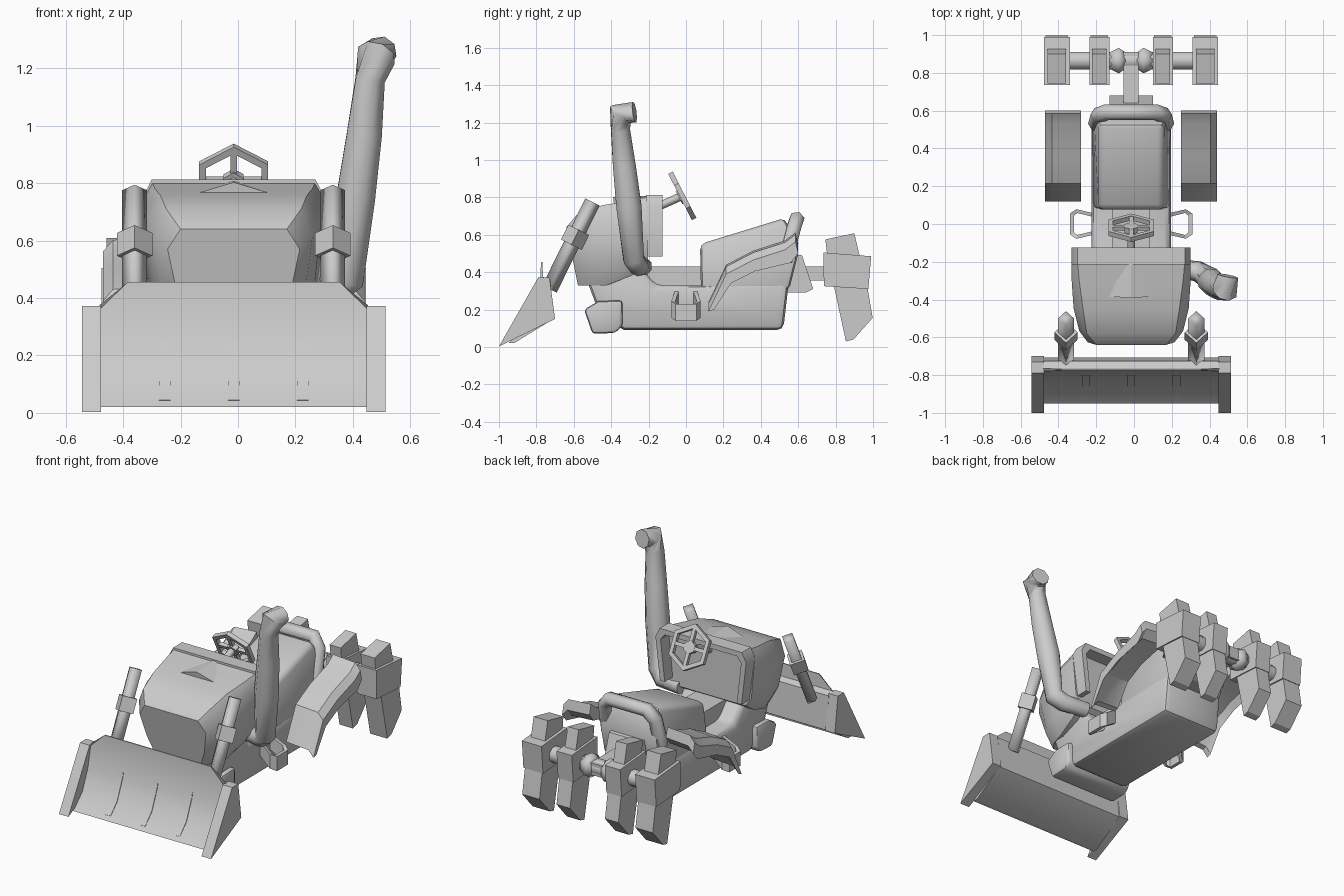
import bpy, bmesh, math
from mathutils import Vector

cube = bpy.data.objects.get("Cube")
if cube:
    bpy.data.objects.remove(cube, do_unlink=True)

grey = bpy.data.materials.new("plain grey")
grey.use_nodes = True
GREY = (0.6, 0.6, 0.6, 1)
grey.diffuse_color = GREY
for node in grey.node_tree.nodes:
    if node.type == "BSDF_PRINCIPLED":
        node.inputs["Base Color"].default_value = GREY

CX = -0.015  # centre line of the machine


def finish(name, bm, bevel=0, smooth=0):
    bmesh.ops.recalc_face_normals(bm, faces=bm.faces[:])
    if bevel:
        sharp = [e for e in bm.edges if e.calc_face_angle(0) > 0.6]
        bmesh.ops.bevel(bm, geom=sharp, offset=bevel, segments=2,
                        profile=0.5, affect="EDGES", clamp_overlap=True)
    me = bpy.data.meshes.new(name)
    bm.to_mesh(me)
    bm.free()
    me.materials.append(grey)
    if smooth:
        me.shade_smooth()
        me.set_sharp_from_angle(angle=math.radians(smooth))
    ob = bpy.data.objects.new(name, me)
    ob.location.x = CX
    bpy.context.collection.objects.link(ob)


def loft_mesh(rings, closed=False):
    bm = bmesh.new()
    vs = [[bm.verts.new(p) for p in r] for r in rings]
    n = len(vs[0])
    pairs = list(zip(vs, vs[1:])) + ([(vs[-1], vs[0])] if closed else [])
    for a, b in pairs:
        for i in range(n):
            j = (i + 1) % n
            bm.faces.new((a[i], a[j], b[j], b[i]))
    if not closed:
        bm.faces.new(vs[0])
        bm.faces.new(vs[-1])
    return bm


def prism(name, profile, x0, x1, bevel=0, smooth=0, narrow=None):
    """Extrude a (y, z) profile along x; narrow = (height, x scale above it)."""
    def ring(x):
        return [(x * (narrow[1] if narrow and z > narrow[0] else 1), y, z)
                for y, z in profile]
    finish(name, loft_mesh([ring(x0), ring(x1)]), bevel, smooth)


def tube(name, path, radius, sides=6, closed=False, ref=(1, 0, 0), smooth=0):
    pts = [Vector(p) for p in path]
    n = len(pts)
    radii = radius if isinstance(radius, list) else [radius] * n
    rings = []
    for i, p in enumerate(pts):
        before = pts[i - 1] if i or closed else p
        after = pts[(i + 1) % n] if i < n - 1 or closed else p
        t = ((p - before).normalized() + (after - p).normalized()).normalized()
        u = Vector(ref)
        u = (u - t * u.dot(t)).normalized()
        v = t.cross(u)
        rings.append([p + radii[i] * (math.cos(a) * u + math.sin(a) * v)
                      for a in (math.tau * (k + 0.5) / sides for k in range(sides))])
    finish(name, loft_mesh(rings, closed), smooth=smooth)


def box(name, x, y, z):
    prism(name, [(y[0], z[0]), (y[1], z[0]), (y[1], z[1]), (y[0], z[1])], x[0], x[1])


SIDES = (("right", -1), ("left", 1))

# Chassis, cockpit tunnel and front axle
prism("chassis", [(-.52, .33), (-.46, .17), (-.33, .09), (.52, .09), (.55, .35),
                  (.08, .33), (-.16, .33), (-.26, .45), (-.5, .45)],
      -.21, .21, bevel=.035, smooth=40)
box("tunnel", (-.1, .1), (-.3, .1), (.3, .43))
prism("front_axle", [(-.545, .2), (-.5, .07), (-.38, .075), (-.34, .11), (-.34, .25),
                     (-.47, .245)], -.24, .24, bevel=.018, smooth=40)

# Engine hood, lofted front to back
def hood_ring(y, lean, bottom, low, side, top):
    right = [bottom, low, side, top]
    pts = right + [(-x, z) for x, z in reversed(right)]
    return [(x, y + lean * (top[1] - z), z) for x, z in pts]

finish("hood", loft_mesh([
    hood_ring(-.64, .2, (.16, .33), (.2, .43), (.23, .57), (.185, .64)),
    hood_ring(-.58, .15, (.2, .33), (.25, .43), (.275, .62), (.235, .71)),
    hood_ring(-.45, .06, (.23, .33), (.28, .42), (.305, .68), (.255, .757)),
    hood_ring(-.3, .02, (.25, .38), (.3, .45), (.315, .72), (.275, .782)),
    hood_ring(-.21, .02, (.255, .44), (.295, .49), (.315, .745), (.283, .8))]), smooth=40)

# Hood visor overhanging the dashboard, open below
def visor_ring(y):
    outer = [(.283, .485), (.315, .755), (.285, .812)]
    inner = [(.25, .78), (.28, .745), (.25, .485)]
    half = outer + [(-x, z) for x, z in reversed(outer)]
    return [(x, y, z) for x, z in half + [(-x, z) for x, z in reversed(inner)] + inner]

finish("hood_visor", loft_mesh([visor_ring(-.215), visor_ring(-.125)]), smooth=35)

# Small wedge scoop on the hood
scoop = bmesh.new()
for p in [(-.135, -.385, .762), (.135, -.385, .762), (0, -.39, .803), (0, -.19, .808)]:
    scoop.verts.new(p)
bmesh.ops.convex_hull(scoop, input=scoop.verts[:])
finish("hood_scoop", scoop)

# Steering wheel with four spokes and a column
axis = Vector((0, .89, .455))
up = Vector((0, -.455, .89))
hub = Vector((0, -.02, .808))
side = Vector((1, 0, 0))
rim = [hub + .125 * (math.sin(a) * side + math.cos(a) * up)
       for a in (math.tau * k / 6 for k in range(6))]
tube("steering_rim", rim, .019, 4, closed=True, ref=axis)
tube("steering_spoke_cross", [hub - .11 * side, hub + .11 * side], .016, 4, ref=axis)
tube("steering_spoke_upright", [hub - .12 * up, hub + .12 * up], .016, 4, ref=axis)
tube("steering_hub", [hub - .02 * axis, hub + .012 * axis], .04, 6)
tube("steering_column", [hub, (0, -.24, .71)], .022, 6, smooth=70)

# Exhaust stack with its side elbow and rear-facing mouth
tube("exhaust", [(.2, -.23, .43), (.35, -.25, .43), (.4, -.28, .47),
                 (.425, -.305, .75), (.455, -.33, .97), (.475, -.35, 1.16),
                 (.497, -.352, 1.245), (.512, -.275, 1.255)],
     [.05, .055, .06, .073, .066, .055, .07, .057], 8, ref=(-1, 1, 1), smooth=60)

# Rear body and roll hoop
prism("rear_body", [(.08, .3), (.075, .55), (.53, .69), (.6, .5), (.55, .3)],
      -.205, .205, bevel=.03, smooth=40, narrow=(.52, .83))
tube("rear_hoop", [(-.185, .53, .46), (-.175, .575, .63), (-.13, .592, .685),
                   (.13, .592, .685), (.175, .575, .63), (.185, .53, .46)],
     .043, 6, ref=(0, .93, -.37), smooth=65)

# Rear fenders, lower on the outside, with upturned tails
fender = [(.12, .24), (.215, .44), (.36, .515), (.53, .57), (.585, .612),
          (.6, .55), (.56, .5), (.37, .455), (.24, .39), (.15, .25)]
for label, s in SIDES:
    rings = [[(s * x, y, z - drop) for y, z in fender]
             for x, drop in ((.265, 0), (.42, .01), (.455, .05))]
    finish(label + "_fender", loft_mesh(rings), smooth=30)

# Foot stirrups
def stirrup_ring(x, y, z, inset, half):
    return [(x, y, z - half), (x, y, z + half),
            (x - inset[0], y - inset[1], z + half), (x - inset[0], y - inset[1], z - half)]

for label, s in SIDES:
    rings = [stirrup_ring(s * x, y, z, (s * ix, iy), .045) for x, y, z, ix, iy in (
        (.19, -.055, .265, 0, -.02), (.29, -.078, .2, .005, -.02), (.325, -.055, .185, .022, -.01),
        (.325, .055, .185, .022, .01), (.29, .078, .2, .005, .02), (.19, .055, .265, 0, .02))]
    finish(label + "_stirrup", loft_mesh(rings))

# Front blade, end plates and ribs
prism("blade", [(-.95, .02), (-.86, .11), (-.805, .24), (-.78, .36), (-.775, .455),
                (-.768, .455), (-.764, .375), (-.725, .36), (-.708, .15), (-.92, .02)],
      -.467, .467, smooth=60, narrow=(.4, .79))
for label, s in SIDES:
    prism(label + "_blade_end", [(-1, .003), (-.79, .372), (-.73, .372), (-.7, .15)],
          s * .462, s * .528)
face = [(-.925, .042), (-.86, .11), (-.805, .24), (-.797, .275)]
for label, x in (("right", -.24), ("middle", 0), ("left", .24)):
    prism(label + "_blade_rib", face + [(y - .003, z + .003) for y, z in reversed(face)],
          x - .02, x + .02, smooth=40)

# Lift rams with collars, square tubes set corner forward
low, high = Vector((0, -.73, .31)), Vector((0, -.5, .775))
corner = (1, .9, -.445)
for label, s in SIDES:
    shift = Vector((s * .345, 0, 0))
    tube(label + "_lift_ram", [low + shift, high + shift], .043, 4, ref=corner, smooth=100)
    tube(label + "_ram_collar", [low.lerp(high, .51) + shift, low.lerp(high, .68) + shift],
         .062, 4, ref=corner)

# Rear hitch and tiller shaft
prism("hitch_bracket", [(.5, .29), (.64, .29), (.68, .31), (.62, .49), (.55, .5)], -.115, .115)
box("hitch_beam", (-.04, .04), (.58, .91), (.355, .43))
tube("tiller_shaft", [(-.44, .865, .39), (.44, .865, .39)], .05, 8, ref=(0, 1, 0), smooth=50)
for label, s in SIDES:
    tube(label + "_shaft_hub", [(s * .03, .865, .39), (s * .065, .865, .39),
                                (s * .115, .865, .39)], [.05, .078, .05], 6, ref=(0, 1, 0),
         smooth=65)

# Tiller tines: top block, clamp and pointed blade
top_block = [(.745, .575), (.9, .608), (.93, .48), (.755, .49)]
clamp = [(.735, .505), (.99, .485), (.975, .31), (.737, .325)]
point = [(.79, .33), (.97, .32), (.998, .155), (.895, .04), (.855, .03)]
for label, s in SIDES:
    for place, x, w in (("outer", .393, .068), ("inner", .168, .053)):
        for part, outline, scale in (("top", top_block, .72), ("clamp", clamp, 1),
                                     ("point", point, .88)):
            prism(f"{label}_{place}_tine_{part}", outline,
                  s * x - w * scale, s * x + w * scale)
